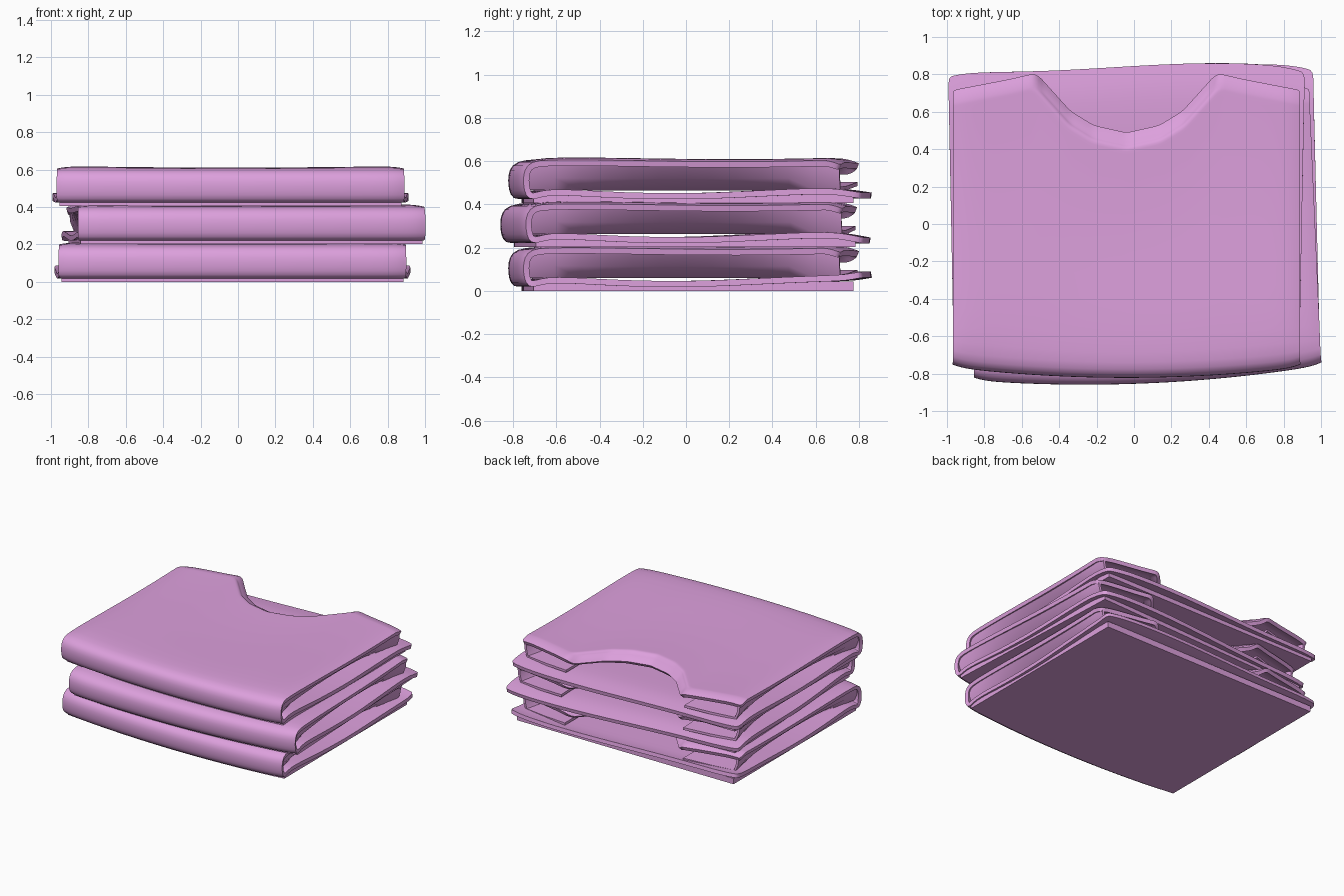
import bpy, bmesh, math
from mathutils import Matrix

if "Cube" in bpy.data.objects:
    bpy.data.objects.remove(bpy.data.objects["Cube"])

fabric = bpy.data.materials.new("lilac_fabric")
fabric.diffuse_color = (0.723, 0.352, 0.723, 1)
fabric.use_nodes = True
fabric.node_tree.nodes["Principled BSDF"].inputs["Base Color"].default_value = fabric.diffuse_color

HALF = 0.925         # half width of a folded shirt
COLS = 60            # columns across the width

# Back edge of the upper panel: shoulder slopes and scooped neckline (x, y)
NECK = [(0, .465), (.18, .505), (.31, .585), (.49, .785), (.62, .755), (.93, .695)]

# Side profile of the folded body: lower back, front fold, upper back (y, z)
LOWER = [(.81, .045), (.74, .05), (.65, .058), (.45, .05), (.2, .038), (0, .03),
         (-.3, .034), (-.55, .05), (-.66, .05)]
FOLD = [(-.72, .035), (-.752, .03), (-.765, .06), (-.77, .105), (-.765, .15), (-.74, .18)]
UPPER = [(-.66, .191), (-.5, .192), (-.25, .187), (0, .183), (.25, .184), (.42, .188)]
# Rolled back edge: distance from the edge, drop at neck, drop at shoulder
EDGE = [(.09, 0, 0), (.078, 0, 0), (.068, .014, 0), (.035, .024, .006), (0, .05, .02)]


def lerp_table(table, x):
    x = abs(x)
    for (x0, y0), (x1, y1) in zip(table, table[1:]):
        if x <= x1:
            return y0 + (y1 - y0) * (x - x0) / (x1 - x0)
    return table[-1][1]


def finish(name, bm, matrix, thickness=0, subdivide=False):
    bmesh.ops.recalc_face_normals(bm, faces=bm.faces)
    me = bpy.data.meshes.new(name)
    bm.to_mesh(me)
    bm.free()
    me.materials.append(fabric)
    ob = bpy.data.objects.new(name, me)
    bpy.context.collection.objects.link(ob)
    bpy.ops.object.select_all(action='DESELECT')
    ob.select_set(True)
    bpy.context.view_layer.objects.active = ob
    if subdivide:
        sub = ob.modifiers.new("smooth", 'SUBSURF')
        sub.levels = 1
        bpy.ops.object.modifier_apply(modifier=sub.name)
    if thickness:
        sol = ob.modifiers.new("cloth", 'SOLIDIFY')
        sol.thickness = thickness
        sol.offset = 0
        bpy.ops.object.modifier_apply(modifier=sol.name)
    me.transform(matrix)
    bpy.ops.object.shade_smooth_by_angle(angle=math.radians(45))
    return ob


def sheet(rows, cols, point):
    """Grid surface from a function of row and column."""
    bm = bmesh.new()
    grid = [[bm.verts.new(point(r, c)) for c in range(cols + 1)] for r in range(rows)]
    for r in range(rows - 1):
        for c in range(cols):
            bm.faces.new((grid[r][c], grid[r][c + 1], grid[r + 1][c + 1], grid[r + 1][c]))
    return bm


def lower_back(u):
    """Uneven back edge of the lower panel, further back on the right."""
    return .015 * (1 - u * u) + .022 * math.sin(2.6 * u) - .03 * abs(u) ** 10


def folded_shirt(name, matrix, lift):
    def body_point(r, c):
        u = 2 * c / COLS - 1
        x = u * HALF
        bulge = 1 - u * u
        pinch = abs(u) ** 20
        if r < len(LOWER):                       # lower panel, widens to the back
            y, z = LOWER[r]
            back = max(0, (y + .66) / 1.47)
            x *= 1 + .03 * back
            if y > .7:
                z += lift * (y - .7) / .11
            y += back ** 2 * lower_back(u) - (1 - back) * .055 * bulge
        elif r < len(LOWER) + len(FOLD):         # front fold
            y, z = FOLD[r - len(LOWER)]
            y += .015 * pinch - .055 * bulge
        else:                                    # upper panel with neckline
            k = r - len(LOWER) - len(FOLD)
            end = lerp_table(NECK, x)
            if k < len(UPPER):
                y, z = UPPER[k]
                t = (y + .66) / 1.08
                y = -.66 + t * (end - .13 + .66) - (1 - t) * .055 * bulge
            else:
                dist, neck_drop, shoulder_drop = EDGE[k - len(UPPER)]
                y = end - dist
                z = .189 - (neck_drop if abs(x) < .48 else shoulder_drop)
            z += .009 * u * u - .014 * pinch
        return x, y, z

    rows = len(LOWER) + len(FOLD) + len(UPPER) + len(EDGE)
    finish(name + "_body", sheet(rows, COLS, body_point), matrix, .028, True)

    # Back hem lying flat under the lower panel
    def hem_point(r, c):
        u = c / 12 - 1
        t = r / 8
        return u * .915, -.72 + 1.48 * t - .055 * (1 - u * u) * (1 - t), .022
    finish(name + "_hem", sheet(9, 24, hem_point), matrix, .044)

    # Hollow sleeves tucked under each side, slanting inwards below
    for side, label in ((-1, "left"), (1, "right")):
        def sleeve_point(r, c):
            t = r / 12
            inset = .015 + .11 * math.sin(math.pi * t)
            x, z = [(HALF - .02, .178), (HALF - .02 - inset * .4, .12),
                    (HALF - .03 - inset, .068), (.7, .072), (.5, .088)][c]
            return side * x, -.745 + t * (lerp_table(NECK, x) + .74), z
        finish(f"{name}_{label}_sleeve", sheet(13, 4, sleeve_point), matrix, .018)


# Stack: name, x, y, z, turn in degrees, lift of the lower back edge
for name, x, y, z, turn, lift in (("bottom_shirt", -.03, .015, 0, 0, .03),
                                  ("middle_shirt", .04, -.015, .203, 2.5, -.015),
                                  ("top_shirt", -.04, .015, .406, 0, -.01)):
    folded_shirt(name, Matrix.Translation((x, y, z))
                 @ Matrix.Rotation(math.radians(turn), 4, 'Z'), lift)
